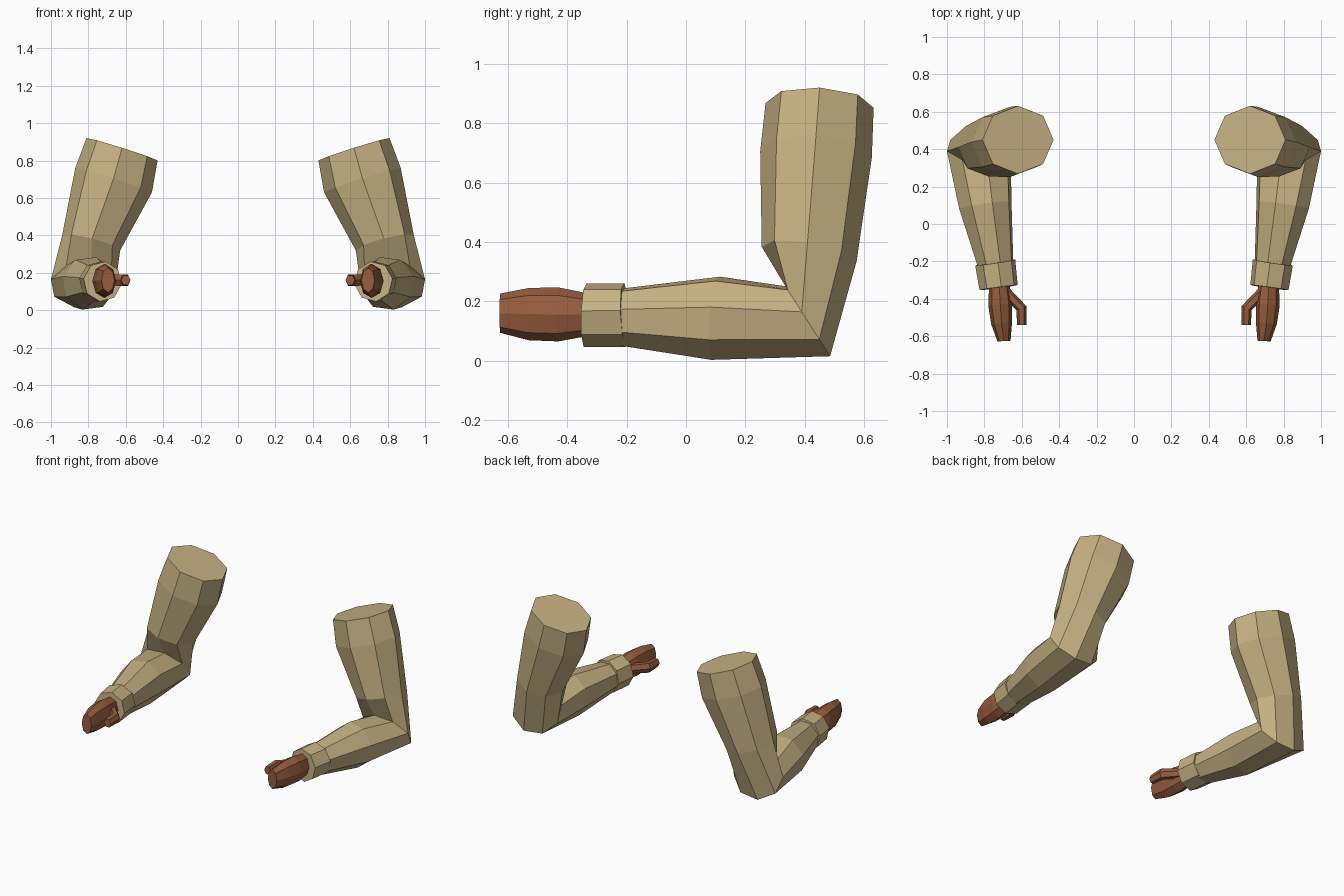
import bpy, bmesh, math
from mathutils import Vector

if "Cube" in bpy.data.objects:
    bpy.data.objects.remove(bpy.data.objects["Cube"])


def material(name, rgb):
    m = bpy.data.materials.new(name)
    m.diffuse_color = (*rgb, 1)
    m.use_nodes = True
    m.node_tree.nodes["Principled BSDF"].inputs["Base Color"].default_value = m.diffuse_color
    return m


SLEEVE = material("tan cloth", (0.56, 0.44, 0.225))
SKIN = material("brown skin", (0.31, 0.11, 0.048))


def tube(name, rings, mat, sides=8):
    """Loft rings (centre, outward axis, front/up axis, roll in degrees), cap and mirror."""
    bm = bmesh.new()
    loops = []
    for c, u, v, roll in rings:
        loop = []
        for i in range(sides):
            a = math.radians(roll) + math.tau * i / sides
            p = Vector(c) + Vector(u) * math.cos(a) + Vector(v) * math.sin(a)
            loop.append(bm.verts.new(p))
        loops.append(loop)
    for a, b in zip(loops, loops[1:]):
        for i in range(sides):
            j = (i + 1) % sides
            bm.faces.new((a[i], a[j], b[j], b[i]))
    bm.faces.new(loops[0])
    bm.faces.new(loops[-1])
    bmesh.ops.recalc_face_normals(bm, faces=bm.faces)
    me = bpy.data.meshes.new(name)
    bm.to_mesh(me)
    bm.free()
    me.materials.append(mat)
    ob = bpy.data.objects.new(name, me)
    bpy.context.collection.objects.link(ob)
    ob.modifiers.new("Mirror", "MIRROR").use_mirror_merge = False
    return ob


# Bent sleeve: shoulder, upper arm, above elbow, mitred elbow, forearm, wrist
tube("sleeve", [
    ((0.62, 0.45, 0.86), (0.19, 0, 0.06), (0, -0.182, 0.008), 0),
    ((0.665, 0.438, 0.695), (0.205, 0, 0.065), (0, -0.188, 0.01), 0),
    ((0.785, 0.415, 0.36), (0.155, 0, 0.04), (0, -0.16, 0.025), 2),
    ((0.83, 0.41, 0.133), (0.176, 0, 0), (0, -0.078, 0.122), 15),
    ((0.795, 0.10, 0.143), (0.145, -0.02, 0), (0, 0.01, 0.145), 15),
    ((0.74, -0.215, 0.147), (0.098, -0.015, 0), (0, 0, 0.1), 15),
], SLEEVE)

# Cuff
tube("cuff", [
    ((0.742, -0.205, 0.154), (0.108, -0.016, 0), (0, -0.005, 0.108), 8),
    ((0.724, -0.34, 0.153), (0.103, -0.014, 0), (0, 0.003, 0.108), 8),
], SLEEVE)

# Mitten-like hand
tube("hand", [
    ((0.722, -0.30, 0.155), (0.052, -0.005, 0), (0, 0, 0.066), 0),
    ((0.715, -0.43, 0.156), (0.064, -0.006, 0), (0, 0, 0.091), 0),
    ((0.708, -0.53, 0.157), (0.056, -0.005, 0), (0, 0, 0.088), 0),
    ((0.695, -0.626, 0.160), (0.035, -0.002, 0), (0, 0, 0.066), 0),
], SKIN)

# Thumb on the inner side
tube("thumb", [
    ((0.685, -0.365, 0.16), (0.019, -0.021, 0), (0, 0, 0.032), 0),
    ((0.602, -0.45, 0.16), (0.027, -0.011, 0), (0, 0, 0.036), 0),
    ((0.600, -0.54, 0.16), (0.025, 0, 0), (0, 0, 0.030), 0),
], SKIN, sides=6)
